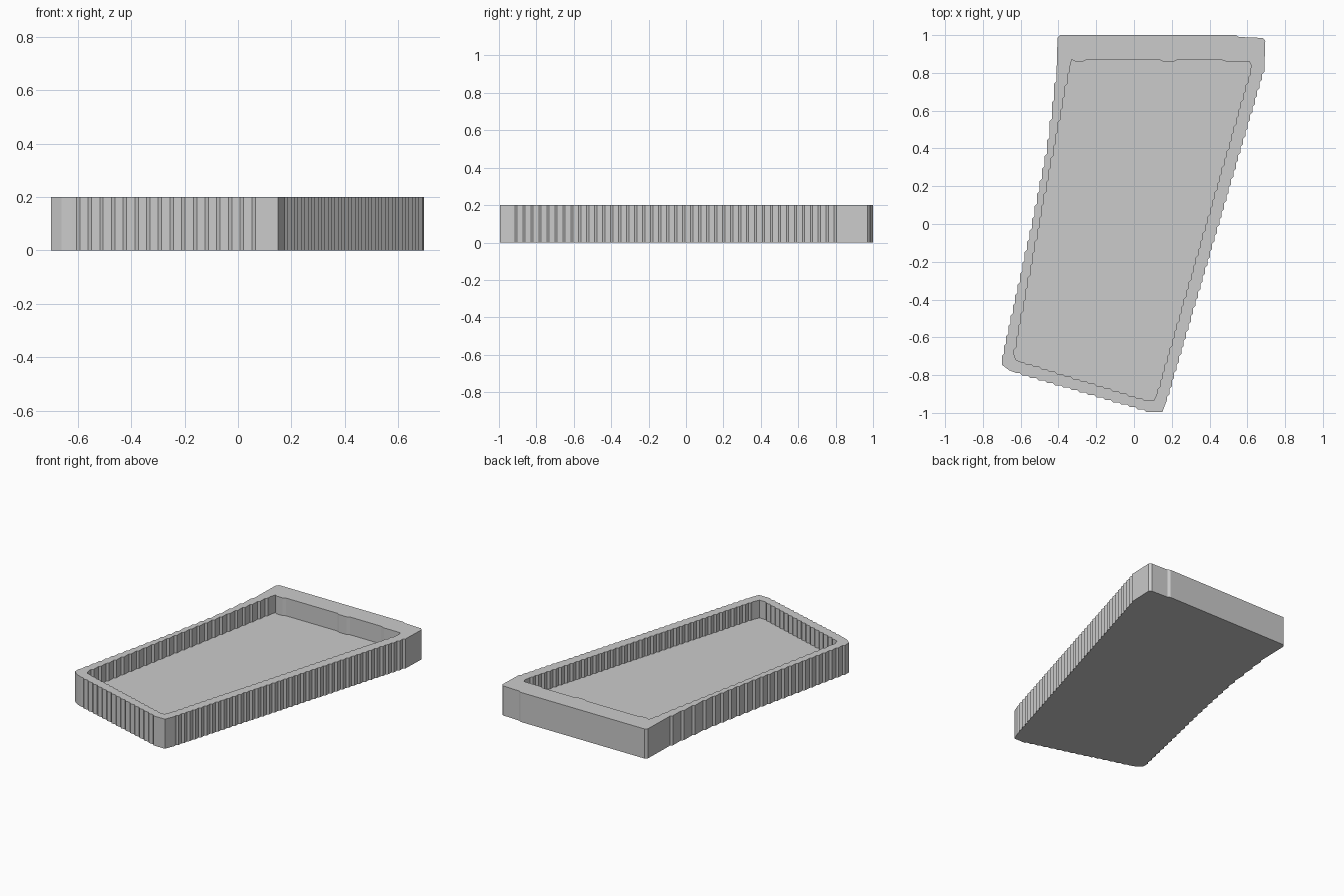
import bpy, bmesh

if "Cube" in bpy.data.objects:
    bpy.data.objects.remove(bpy.data.objects["Cube"])

STEP = 0.0125            # size of one stair step along slanted walls
HEIGHT, FLOOR = 0.2, 0.08

# Corner points, counter-clockwise from the front left
OUTER = [(-0.70, -0.745), (-0.66, -0.775), (-0.62, -0.79), (0.08, -0.995), (0.15, -0.995),
         (0.175, -0.93), (0.69, 0.82), (0.695, 0.97), (0.68, 0.985), (0.555, 0.99),
         (0.54, 1.0), (-0.39, 1.0), (-0.405, 0.985), (-0.41, 0.80), (-0.46, 0.40),
         (-0.54, 0.0), (-0.63, -0.40), (-0.70, -0.72)]
INNER = [(-0.625, -0.72), (-0.60, -0.73), (0.07, -0.935), (0.105, -0.935), (0.125, -0.89),
         (0.615, 0.805), (0.62, 0.84), (0.61, 0.86), (0.49, 0.86), (0.46, 0.87),
         (0.23, 0.87), (0.21, 0.86), (0.155, 0.86), (0.135, 0.87), (-0.25, 0.87),
         (-0.27, 0.86), (-0.31, 0.86), (-0.33, 0.87), (-0.34, 0.83), (-0.635, -0.69)]


def stepped(points):
    """Replace long slanted sides with straight runs joined by short diagonals."""
    out = []
    for a, b in zip(points, points[1:] + points[:1]):
        out.append(a)
        dx, dy = b[0] - a[0], b[1] - a[1]
        minor = min(abs(dx), abs(dy))
        n = round(minor / STEP)
        if max(abs(dx), abs(dy)) < 0.15 or n < 2:
            continue
        d = minor / n
        sx, sy = (1 if dx > 0 else -1) * d, (1 if dy > 0 else -1) * d
        for i in range(n):
            # each diagonal is centred on its share of the side
            cx, cy = a[0] + dx * (i + 0.5) / n, a[1] + dy * (i + 0.5) / n
            out.append((cx - sx / 2, cy - sy / 2))
            out.append((cx + sx / 2, cy + sy / 2))
    return out


def loop(bm, points, z):
    verts = [bm.verts.new((x, y, z)) for x, y in points]
    return verts, [bm.edges.new((v, verts[(i + 1) % len(verts)])) for i, v in enumerate(verts)]


def wall(bm, low, high):
    for i in range(len(low)):
        j = (i + 1) % len(low)
        bm.faces.new((low[i], low[j], high[j], high[i]))


bm = bmesh.new()
outer, inner = stepped(OUTER), stepped(INNER)
base, base_e = loop(bm, outer, 0)
rim_out, rim_out_e = loop(bm, outer, HEIGHT)
rim_in, rim_in_e = loop(bm, inner, HEIGHT)
floor, floor_e = loop(bm, inner, FLOOR)

# Side walls, underside, inner floor and rim
wall(bm, base, rim_out)
wall(bm, rim_in, floor)
for edges in (base_e, floor_e, rim_out_e + rim_in_e):
    bmesh.ops.triangle_fill(bm, edges=edges, use_beauty=True)
bmesh.ops.recalc_face_normals(bm, faces=bm.faces[:])

mesh = bpy.data.meshes.new("tray")
bm.to_mesh(mesh)
bm.free()
tray = bpy.data.objects.new("tray", mesh)
bpy.context.collection.objects.link(tray)

grey = bpy.data.materials.new("light grey")
grey.diffuse_color = (0.6, 0.6, 0.6, 1)
grey.use_nodes = True
grey.node_tree.nodes["Principled BSDF"].inputs["Base Color"].default_value = grey.diffuse_color
mesh.materials.append(grey)
